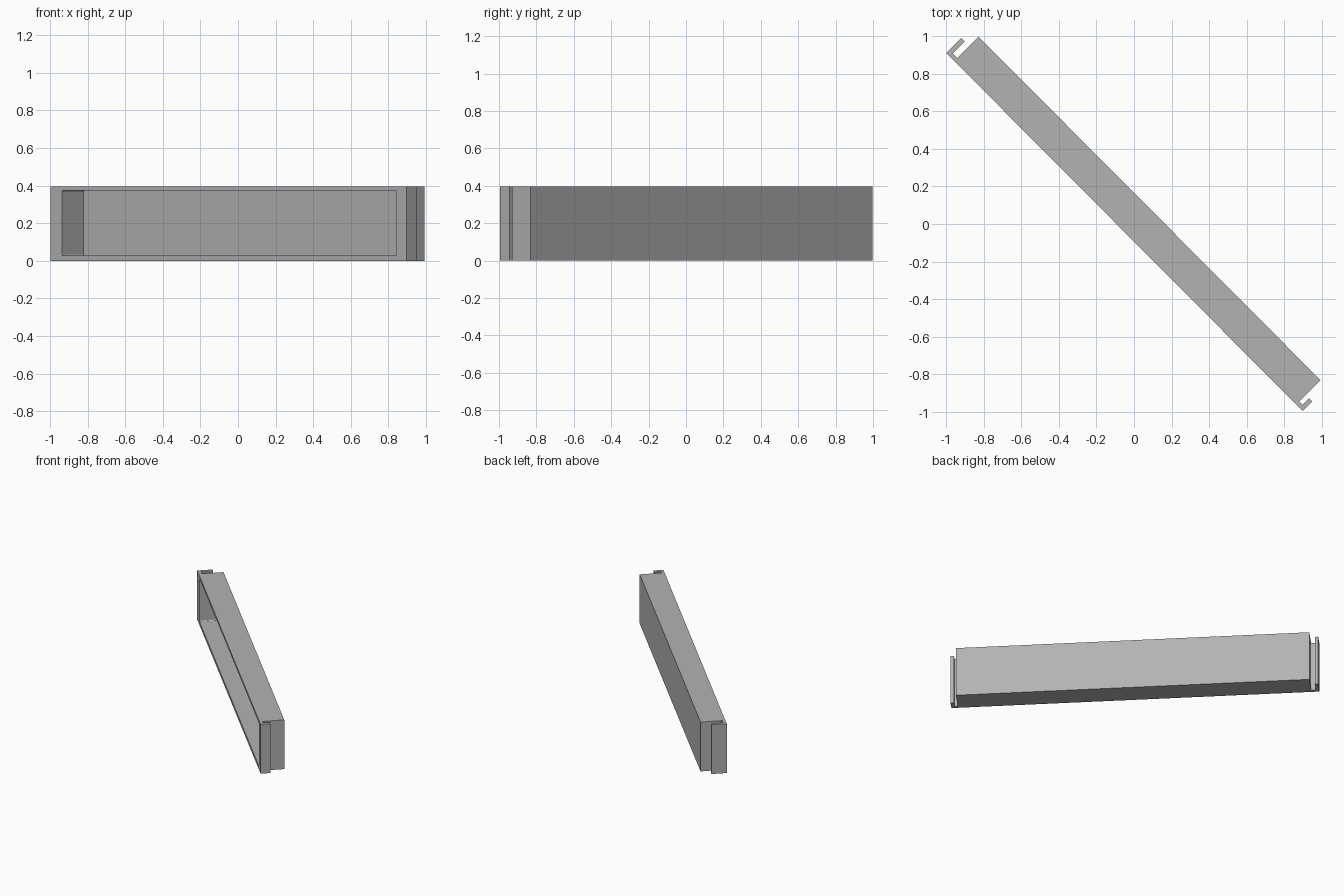
import bpy, bmesh, math
from mathutils import Matrix

if "Cube" in bpy.data.objects:
    bpy.data.objects.remove(bpy.data.objects["Cube"])

HEIGHT = 0.395
TURN = Matrix.Rotation(math.radians(-45.13), 4, 'Z')

grey = bpy.data.materials.new("plain grey")
grey.diffuse_color = (0.45, 0.45, 0.45, 1)
grey.use_nodes = True
grey.node_tree.nodes["Principled BSDF"].inputs["Base Color"].default_value = grey.diffuse_color


def prism(name, outline, depth, matrix):
    """Extrude a flat outline along its local z and place it."""
    bm = bmesh.new()
    face = bm.faces.new([bm.verts.new((x, y, 0)) for x, y in outline])
    ext = bmesh.ops.extrude_face_region(bm, geom=[face])
    moved = [v for v in ext["geom"] if isinstance(v, bmesh.types.BMVert)]
    bmesh.ops.translate(bm, verts=moved, vec=(0, 0, depth))
    bmesh.ops.recalc_face_normals(bm, faces=bm.faces)
    mesh = bpy.data.meshes.new(name)
    bm.to_mesh(mesh)
    bm.free()
    mesh.materials.append(grey)
    obj = bpy.data.objects.new(name, mesh)
    obj.matrix_world = matrix
    bpy.context.collection.objects.link(obj)
    return obj


# Plan outline: shallow tray with a front lip and a clip hook at each end
FRONT, LIP, BACK = -0.066, -0.043, 0.117


def end(side, outer, hook_tip):
    return [(side * outer, FRONT), (side * outer, hook_tip),
            (side * (outer - 0.025), hook_tip), (side * (outer - 0.025), LIP),
            (side * 1.289, LIP), (side * 1.289, BACK)]


outline = end(1, 1.338, 0.006) + end(-1, 1.348, 0.047)[::-1]
tray = prism("tray_with_clips", outline, HEIGHT, TURN)

# Hollow opening at the front, with slightly rounded corners
w, z0, z1, r = 1.262, 0.027, 0.373, 0.008
corners = [(w, z1, 0), (-w, z1, 90), (-w, z0, 180), (w, z0, 270)]
opening = []
for x, z, start in corners:
    cx = x - math.copysign(r, x)
    cz = z - r if z == z1 else z + r
    for step in range(4):
        a = math.radians(start + step * 30)
        opening.append((cx + r * math.cos(a), cz + r * math.sin(a)))
upright = Matrix.Translation((0, 0.097, 0)) @ Matrix.Rotation(math.pi / 2, 4, 'X')
cutter = prism("opening_cutter", opening, 0.3, TURN @ upright)
cutter.hide_render = True

cut = tray.modifiers.new("opening", 'BOOLEAN')
cut.operation = 'DIFFERENCE'
cut.solver = 'EXACT'
cut.object = cutter
bpy.context.view_layer.objects.active = tray
bpy.ops.object.modifier_apply(modifier=cut.name)
bpy.data.objects.remove(cutter)
